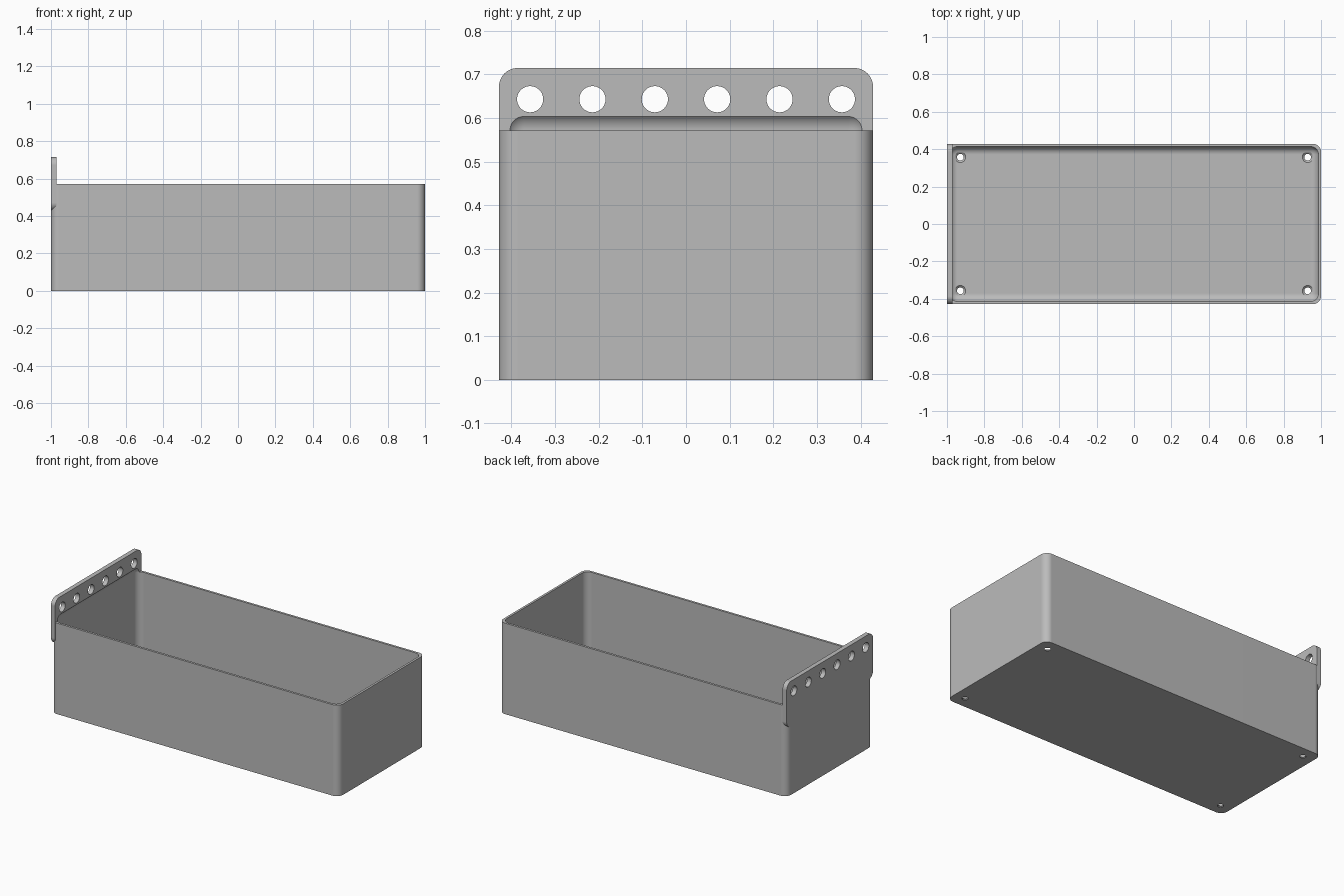
import bpy, bmesh
from mathutils import Matrix, Vector

if "Cube" in bpy.data.objects:
    bpy.data.objects.remove(bpy.data.objects["Cube"], do_unlink=True)

U = 1 / 70            # design unit: the tray is 140 long
WALL, RADIUS = 1, 3

grey = bpy.data.materials.new("light grey plastic")
grey.use_nodes = True
grey.diffuse_color = (0.5, 0.5, 0.5, 1)
grey.node_tree.nodes["Principled BSDF"].inputs["Base Color"].default_value = (0.5, 0.5, 0.5, 1)


def add_object(name, bm):
    bmesh.ops.recalc_face_normals(bm, faces=bm.faces)
    bmesh.ops.scale(bm, vec=(U, U, U), verts=bm.verts)
    mesh = bpy.data.meshes.new(name)
    bm.to_mesh(mesh)
    bm.free()
    mesh.materials.append(grey)
    obj = bpy.data.objects.new(name, mesh)
    bpy.context.collection.objects.link(obj)
    return obj


def rounded_box(name, low, high, axes):
    """Box whose edges parallel to the given axes are rounded."""
    low, high = Vector(low), Vector(high)
    bm = bmesh.new()
    bmesh.ops.create_cube(bm, size=1)
    for v in bm.verts:
        v.co = [(low[i] + high[i]) / 2 + v.co[i] * (high[i] - low[i]) for i in range(3)]
    edges = [e for e in bm.edges
             if any(abs((e.verts[0].co - e.verts[1].co)[a]) > 0.01 for a in axes)]
    bmesh.ops.bevel(bm, geom=edges, offset=RADIUS, segments=10, profile=0.5, affect='EDGES')
    return add_object(name, bm)


def cone(name, centre, r_low, r_high, depth, along_x=False):
    bm = bmesh.new()
    turn = Matrix.Rotation(1.5707963, 4, 'Y') if along_x else Matrix()
    bmesh.ops.create_cone(bm, cap_ends=True, segments=40, radius1=r_low, radius2=r_high,
                          depth=depth, matrix=Matrix.Translation(centre) @ turn)
    return add_object(name, bm)


def combine(target, tool, operation):
    mod = target.modifiers.new(operation.lower(), 'BOOLEAN')
    mod.operation, mod.object, mod.solver = operation, tool, 'EXACT'
    bpy.context.view_layer.objects.active = target
    bpy.ops.object.modifier_apply(modifier=mod.name)
    bpy.data.objects.remove(tool, do_unlink=True)


# Outer box joined with the raised hanging plate
tray = rounded_box("tray", (-70, -30, 0), (70, 30, 40), [2])
plate = rounded_box("hanging_plate", (-70, -30, 30), (-68, 30, 50), [0])
combine(tray, plate, 'UNION')

# Hollow with rounded floor edges, also relieving the foot of the plate
hollow = rounded_box("hollow", (-70 + WALL, -30 + WALL, WALL),
                     (70 - WALL, 30 - WALL, 40 + RADIUS), [0, 1, 2])
combine(tray, hollow, 'DIFFERENCE')

# Row of hanging holes
for i in range(6):
    combine(tray, cone("hanging_hole", (-69, -25 + 10 * i, 45), 2.1, 2.1, 6, True), 'DIFFERENCE')

# Countersunk screw holes in the floor corners
for x in (-65, 65):
    for y in (-25, 25):
        combine(tray, cone("screw_hole", (x, y, 0.5), 1.25, 1.25, 4), 'DIFFERENCE')
        combine(tray, cone("countersink", (x, y, 0.7), 1.25, 2.1, 0.8), 'DIFFERENCE')

# Smooth the fillets while keeping flats and hard edges crisp
bpy.ops.object.select_all(action='DESELECT')
tray.select_set(True)
bpy.context.view_layer.objects.active = tray
bpy.ops.object.shade_smooth_by_angle(angle=0.52)
weighted = tray.modifiers.new("flat faces", 'WEIGHTED_NORMAL')
weighted.keep_sharp = True
